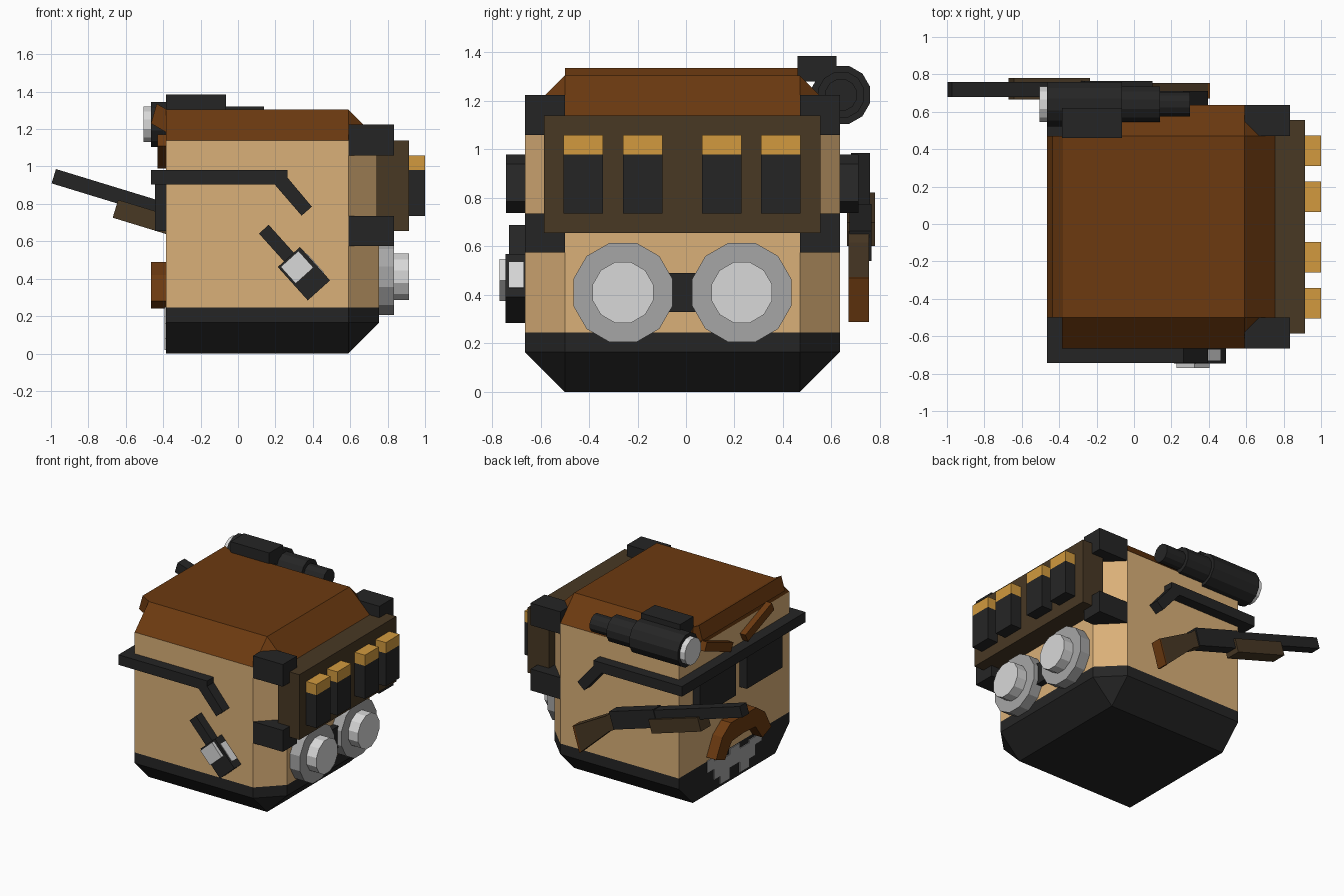
import bpy, bmesh, math
from mathutils import Vector

if "Cube" in bpy.data.objects:
    bpy.data.objects.remove(bpy.data.objects["Cube"])


def material(name, hexcode):
    def lin(c):
        return c / 12.92 if c <= 0.04045 else ((c + 0.055) / 1.055) ** 2.4
    m = bpy.data.materials.new(name)
    rgb = [lin(int(hexcode[i:i + 2], 16) / 255) for i in (0, 2, 4)]
    m.diffuse_color = (*rgb, 1)
    m.use_nodes = True
    m.node_tree.nodes["Principled BSDF"].inputs["Base Color"].default_value = m.diffuse_color
    return m


TAN = material("tan skin", "dab078")
BROWN = material("brown hair", "6c3a10")
DARK = material("near black", "252525")
OLIVE = material("olive brown", "483824")
GOLD = material("gold", "d29a3e")
GREY = material("mid grey", "a6a6a6")
PALE = material("pale grey", "d8d8d8")


def finish(name, bm, *mats):
    bmesh.ops.recalc_face_normals(bm, faces=bm.faces)
    me = bpy.data.meshes.new(name)
    bm.to_mesh(me)
    bm.free()
    for m in mats:
        me.materials.append(m)
    ob = bpy.data.objects.new(name, me)
    bpy.context.collection.objects.link(ob)
    return ob


def prism(name, pts, axis, a, b, mat):
    """Extrude a 2D profile from a to b: axis x uses (y, z), axis y uses (x, z)."""
    bm = bmesh.new()

    def put(p, d):
        return (d, p[0], p[1]) if axis == "x" else (p[0], d, p[1])
    lo = [bm.verts.new(put(p, a)) for p in pts]
    hi = [bm.verts.new(put(p, b)) for p in pts]
    bm.faces.new(lo)
    bm.faces.new(hi[::-1])
    n = len(pts)
    for i in range(n):
        j = (i + 1) % n
        bm.faces.new((lo[j], lo[i], hi[i], hi[j]))
    return finish(name, bm, mat)


def box(name, x, y, z, mat):
    return prism(name, [(y[0], z[0]), (y[1], z[0]), (y[1], z[1]), (y[0], z[1])],
                 "x", x[0], x[1], mat)


def disc(name, cy, cz, r, x0, x1, mat, n=12):
    r /= math.cos(math.pi / n)
    pts = [(cy + r * math.cos((i + .5) * 2 * math.pi / n),
            cz + r * math.sin((i + .5) * 2 * math.pi / n)) for i in range(n)]
    return prism(name, pts, "x", x0, x1, mat)


def local(origin, angle, pts):
    """Profile points given along a tilted line, in x-z."""
    c, s = math.cos(angle), math.sin(angle)
    return [(origin[0] + p * c - q * s, origin[1] + p * s + q * c) for p, q in pts]


def rect(a, b, c, d):
    return [(a, c), (b, c), (b, d), (a, d)]


MID = -0.015          # the head is mirrored about this y
FACE = -0.385         # plane of the face

# head: box bevelled everywhere but round the face, coloured by height
bm = bmesh.new()
bmesh.ops.create_cube(bm, size=1)
for v in bm.verts:
    v.co = Vector((0.185 + v.co.x * 1.14, MID + v.co.y * 1.3, 0.6525 + v.co.z * 1.305))
edges = [e for e in bm.edges if max(v.co.x for v in e.verts) > 0]
bmesh.ops.bevel(bm, geom=edges, offset=0.165, offset_type='OFFSET', segments=1,
                profile=0.5, affect='EDGES', clamp_overlap=False)
for h in (0.245, 1.14):
    bmesh.ops.bisect_plane(bm, geom=bm.verts[:] + bm.edges[:] + bm.faces[:],
                           plane_co=(0, 0, h), plane_no=(0, 0, 1), dist=1e-4)
for f in bm.faces:
    z = f.calc_center_median().z
    f.material_index = 1 if z > 1.141 else 2 if z < 0.244 else 0
finish("head", bm, TAN, BROWN, DARK)

# hair fringe
prism("hair_fringe", [(-.38, 1.305), (-.435, 1.335), (-.465, 1.23), (-.38, 1.18)],
      "y", -0.5, 0.47, BROWN)

# eyebrows, lenses and glasses arms on both sides
for s, side in ((-1, "front"), (1, "rear")):
    prism("eyebrow_" + side, [(MID + s * y, z) for y, z in
          ((.10, .99), (.07, 1.05), (.38, 1.17), (.41, 1.11))], "x", -.43, FACE, BROWN)
    box("lens_" + side, (-.445, FACE), sorted((MID + s * .065, MID + s * .485)), (.655, .91), DARK)
    prism("glasses_arm_" + side,
          [(-.465, .905), (.195, .905), (.34, .737), (.395, .785), (.265, .94),
           (.265, .98), (-.465, .98)], "y", MID + s * .65, MID + s * .727, DARK)
box("glasses_bar", (-.465, FACE), (MID - .727, MID + .727), (.905, .98), DARK)

# moustache
half = [(0, .49), (.15, .49), (.25, .42), (.325, .28), (.22, .24), (.14, .35), (0, .36)]
prism("moustache", [(MID + y, z) for y, z in half] +
      [(MID - y, z) for y, z in half[-2:0:-1]], "x", -.465, FACE, BROWN)

# stepped grey beard print, made of thin plates
for i, (a, b, lo, hi) in enumerate([(.24, .32, .16, .25), (.17, .24, .08, .22),
                                    (.06, .17, .02, .2), (0, .06, .1, .24)]):
    for s in (-1, 1):
        box(f"beard_print_{i}_{s}", (FACE - .007, FACE),
            sorted((MID + s * a, MID + s * b)), (lo, hi), GREY)

# corner blocks holding the ammunition panel
for y in ((-.665, -.5), (.47, .635)):
    for z in ((1.06, 1.225), (.575, .735)):
        box("corner_block", (.59, .835), y, z, DARK)
box("ammo_panel", (.74, .915), (-.585, .555), (.655, 1.14), OLIVE)
for y in (-.505, -.26, .065, .31):
    box("cartridge", (.91, 1.0), (y, y + .163), (.735, .98), DARK)
    box("cartridge_tip", (.91, 1.0), (y, y + .163), (.98, 1.06), GOLD)

# twin canisters
for y in (-.26, .23):
    disc("canister", y, .41, .205, .75, .835, GREY)
    disc("canister_cap", y, .41, .125, .835, .915, PALE)
box("canister_link", (.75, .80), (-.09, .06), (.33, .49), DARK)

# scope
for name, r, x0, x1, m in (("scope_lens", .095, -.505, -.465, PALE),
                           ("scope_body", .12, -.465, -.065, DARK),
                           ("scope_tube", .095, -.065, .14, DARK),
                           ("scope_eyepiece", .065, .14, .3, DARK)):
    disc(name, .64, 1.225, r, x0, x1, m)
box("scope_mount", (-.385, -.065), (.46, .62), (1.28, 1.385), DARK)

# long gun slung on the rear side, measured from its muzzle
tip, tilt = (-.985, .948), math.radians(-17)
for name, pts, y0, y1, m in (
        ("gun_barrel", rect(0, .85, -.04, .04), .68, .76, DARK),
        ("gun_fore_end", rect(.366, .79, -.12, -.02), .665, .78, OLIVE),
        ("gun_receiver", rect(.74, 1.12, -.085, .045), .675, .765, DARK),
        ("gun_stock", [(1.1, .04), (1.17, .01), (1.46, -.05), (1.46, -.24),
                       (1.17, -.10), (1.1, -.085)], .67, .755, OLIVE),
        ("gun_butt_pad", rect(1.455, 1.47, -.24, -.05), .67, .755, BROWN)):
    prism(name, local(tip, tilt, pts), "y", y0, y1, m)

# tilted radio on the front side
org, ang = (.272, .516), math.radians(-48)
prism("radio_aerial", local(org, ang, rect(-.2, .02, -.035, .035)), "y", -.73, -.66, DARK)
prism("radio_body", local(org, ang, rect(0, .24, -.08, .08)), "y", -.745, -.66, DARK)
prism("radio_screen", local(org, ang, rect(.01, .13, -.068, .06)), "y", -.77, -.74, PALE)
prism("radio_side_plate", local(org, ang, rect(.05, .19, .075, .084)), "y", -.73, -.67, PALE)
